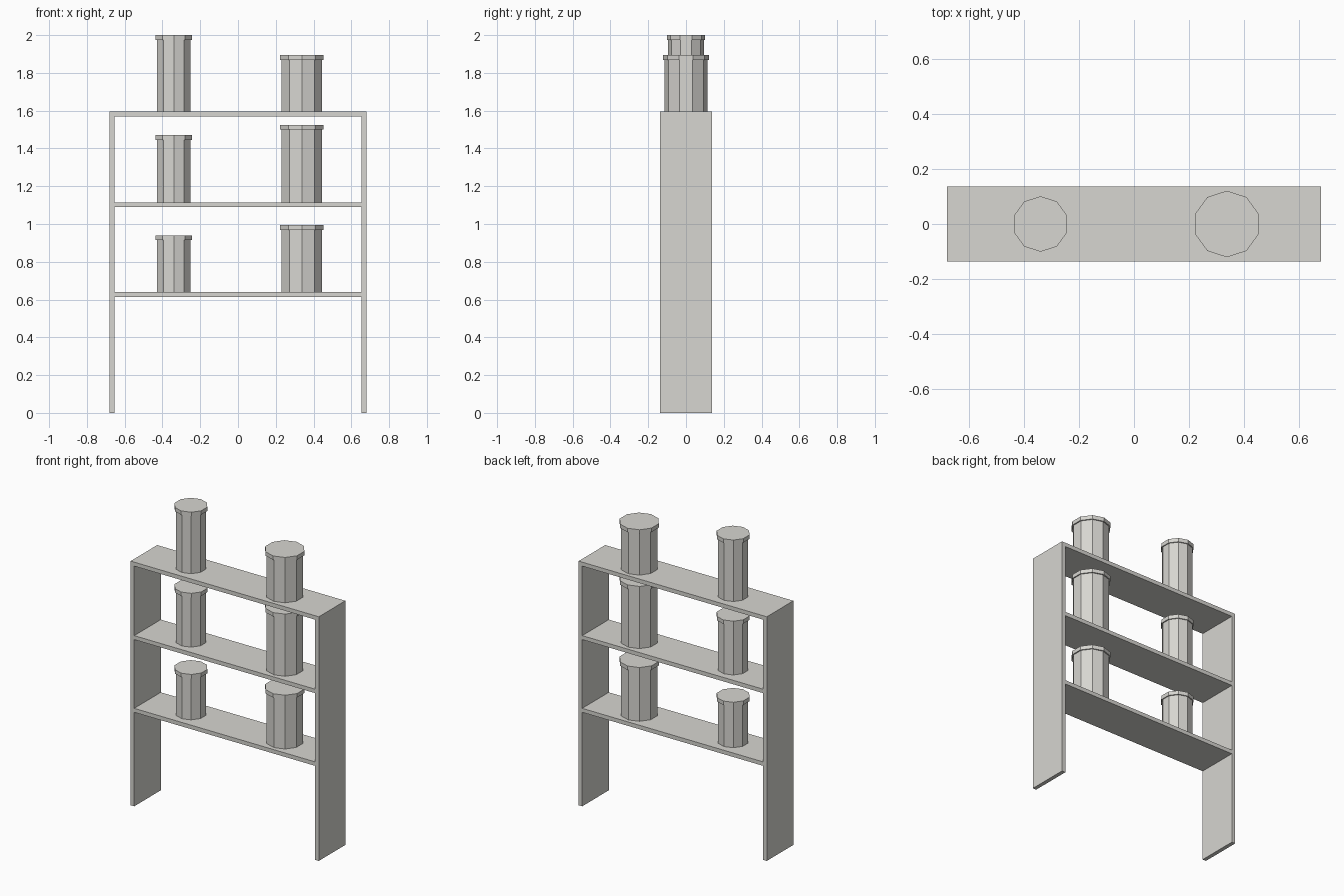
import bpy

if "Cube" in bpy.data.objects:
    bpy.data.objects.remove(bpy.data.objects["Cube"])

grey = bpy.data.materials.new("warm_grey")
grey.diffuse_color = (0.68, 0.67, 0.635, 1)
grey.use_nodes = True
grey.node_tree.nodes["Principled BSDF"].inputs["Base Color"].default_value = grey.diffuse_color

W, D, H, T = 0.68, 0.137, 1.595, 0.026   # half width, half depth, height, board thickness


def board(name, x0, x1, z0, z1):
    bpy.ops.mesh.primitive_cube_add(size=1, location=((x0 + x1) / 2, 0, (z0 + z1) / 2))
    ob = bpy.context.object
    ob.name = name
    ob.scale = (x1 - x0, 2 * D, z1 - z0)
    bpy.ops.object.transform_apply(location=False, rotation=False, scale=True)
    ob.data.materials.append(grey)


def prism(name, x, r, z0, z1):
    bpy.ops.mesh.primitive_cylinder_add(vertices=10, radius=r, depth=z1 - z0,
                                        location=(x, 0, (z0 + z1) / 2))
    ob = bpy.context.object
    ob.name = name
    ob.data.materials.append(grey)


# Side panels and top board
board("left_side_panel", -W, -W + T, 0, H - T)
board("right_side_panel", W - T, W, 0, H - T)
board("top_board", -W, W, H - T, H)

# Inner shelves
shelf_tops = {"lower": 0.64, "middle": 1.115, "top": H}
for level in ("lower", "middle"):
    z = shelf_tops[level]
    board(level + "_shelf", -W + T, W - T, z - T, z)

# Ten-sided jars: x, body radius, lid radius, lid top on each level
jars = {
    "small": (-0.34, 0.094, 0.101, {"lower": 0.94, "middle": 1.47, "top": 2.0}),
    "large": (0.338, 0.113, 0.121, {"lower": 0.995, "middle": 1.525, "top": 1.895}),
}
for size, (x, body_r, lid_r, tops) in jars.items():
    for level, z in tops.items():
        prism(f"{level}_{size}_jar", x, body_r, shelf_tops[level], z - T)
        prism(f"{level}_{size}_lid", x, lid_r, z - T, z)
